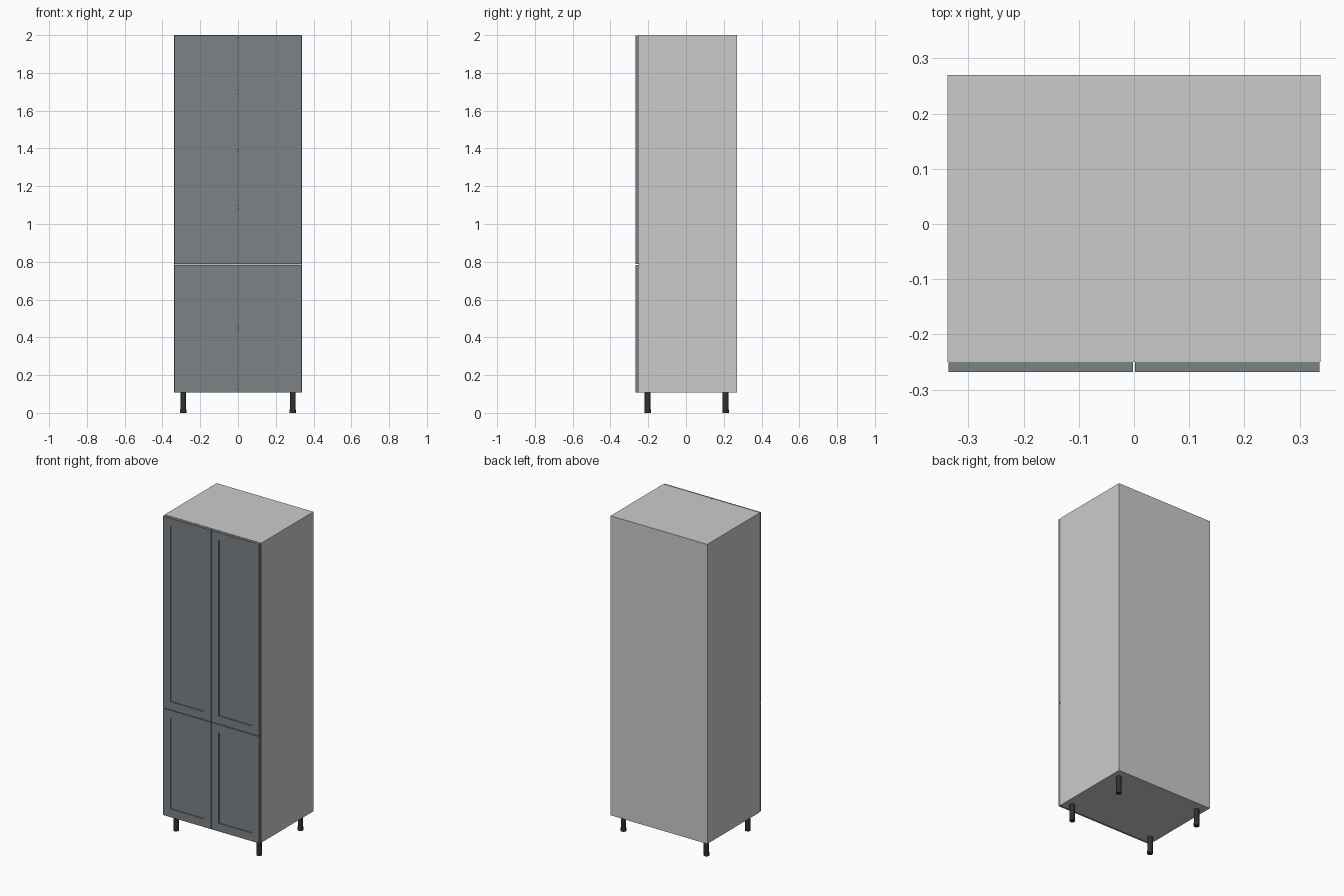
import bpy, bmesh
from mathutils import Vector

if "Cube" in bpy.data.objects:
    bpy.data.objects.remove(bpy.data.objects["Cube"])


def material(name, color):
    m = bpy.data.materials.new(name)
    m.diffuse_color = (*color, 1)
    m.use_nodes = True
    m.node_tree.nodes["Principled BSDF"].inputs["Base Color"].default_value = m.diffuse_color
    return m


def finish(name, bm, mat=None):
    me = bpy.data.meshes.new(name)
    bm.to_mesh(me)
    bm.free()
    ob = bpy.data.objects.new(name, me)
    bpy.context.collection.objects.link(ob)
    if mat:
        me.materials.append(mat)
    return ob


def box_bm(lo, hi):
    bm = bmesh.new()
    bmesh.ops.create_cube(bm, size=1)
    lo, hi = Vector(lo), Vector(hi)
    for v in bm.verts:
        v.co = (lo + hi) / 2 + v.co * (hi - lo)
    return bm


def box(name, lo, hi, mat=None):
    return finish(name, box_bm(lo, hi), mat)


def door(name, lo, hi, mat, frame=0.051, depth=0.006):
    bm = box_bm(lo, hi)
    bm.normal_update()
    front = min(bm.faces, key=lambda f: f.normal.y)
    # frame border, then push the centre panel in
    bmesh.ops.inset_region(bm, faces=[front], thickness=frame, use_even_offset=True)
    ext = bmesh.ops.extrude_discrete_faces(bm, faces=[front])
    panel = ext["faces"][0]
    bmesh.ops.translate(bm, verts=list(panel.verts), vec=(0, depth, 0))
    bmesh.ops.recalc_face_normals(bm, faces=bm.faces[:])
    return finish(name, bm, mat)


door_mat = material("door_slate", (0.2, 0.225, 0.24))
leg_mat = material("leg_black", (0.03, 0.03, 0.03))

W, T = 0.338, 0.016          # half width, board thickness
Y0, Y1 = -0.25, 0.27         # carcass front and back
Z0, Z1 = 0.107, 2.0
IN = W - T                   # inner half width
BACK = Y1 - 0.003

# carcass boards
for side, s in (("left", -1), ("right", 1)):
    xs = sorted((s * IN, s * W))
    box(side + "_side_panel", (xs[0], Y0, Z0), (xs[1], Y1, Z1))
box("top_panel", (-IN, Y0, Z1 - T), (IN, BACK, Z1))
box("bottom_panel", (-IN, Y0, Z0), (IN, BACK, Z0 + T))
box("back_panel", (-IN, BACK, Z0), (IN, Y1, Z1))

# middle divider and shelves
for i, z in enumerate((0.45, 0.785, 1.09, 1.39, 1.70)):
    box(f"shelf_{i + 1}", (-IN, Y0 + 0.005, z - T / 2), (IN, BACK, z + T / 2))

# recessed-panel doors, two above and two below
for row, z0, z1 in (("lower", 0.109, 0.7835), ("upper", 0.7875, 1.998)):
    for side, s in (("left", -1), ("right", 1)):
        xs = sorted((s * 0.002, s * 0.336))
        door(f"{row}_{side}_door", (xs[0], -0.268, z0), (xs[1], Y0, z1), door_mat)

# round legs, each with a slightly wider foot
for depth, y in (("front", -0.203), ("back", 0.21)):
    for side, s in (("left", -1), ("right", 1)):
        for part, r, a, b in (("leg", 0.0155, 0.018, Z0), ("foot", 0.0165, 0, 0.018)):
            bpy.ops.mesh.primitive_cylinder_add(
                vertices=32, radius=r, depth=b - a, location=(s * 0.29, y, (a + b) / 2))
            ob = bpy.context.object
            ob.name = f"{depth}_{side}_{part}"
            ob.data.materials.append(leg_mat)
            bpy.ops.object.shade_smooth_by_angle()
